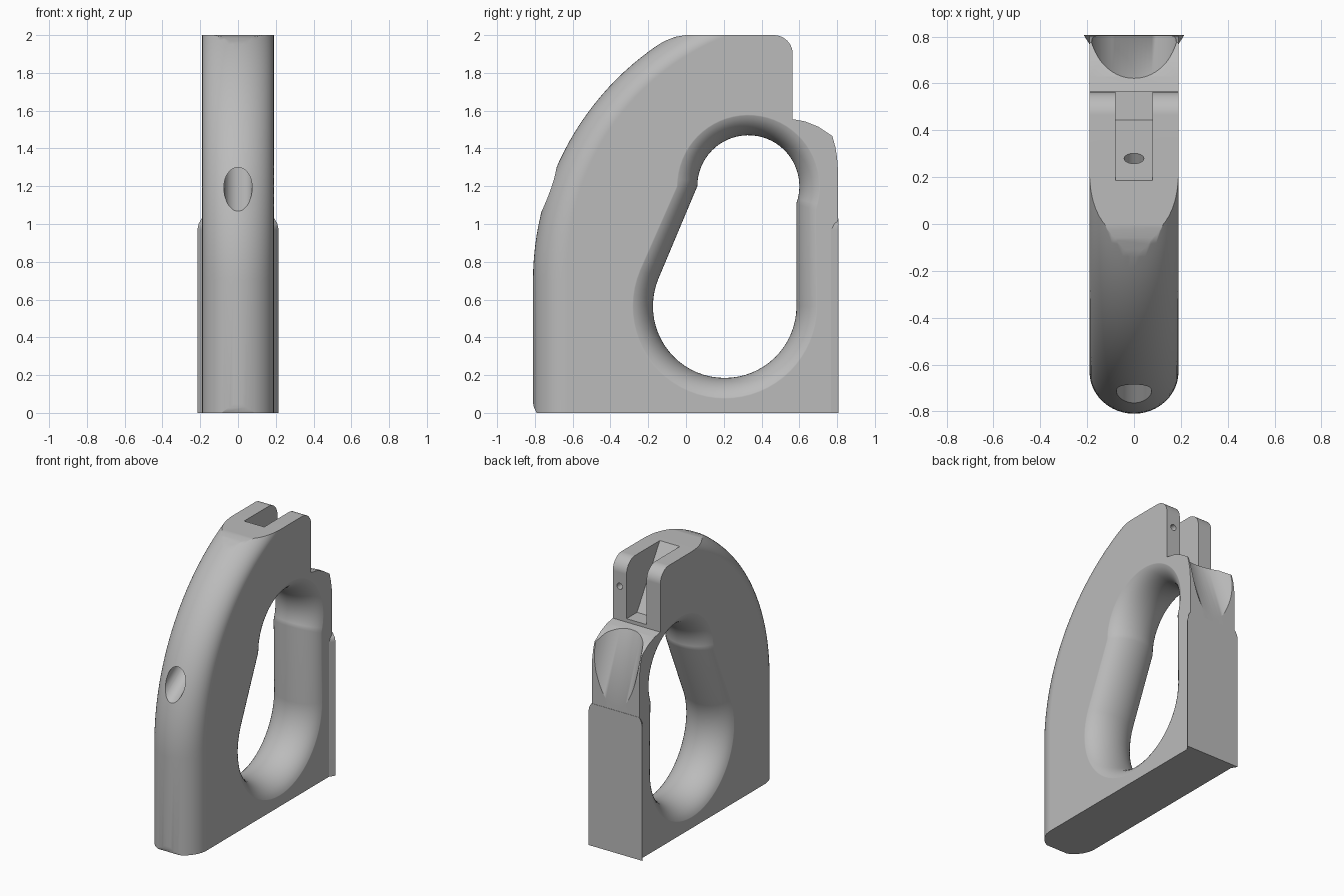
import bpy, bmesh
from math import sin, cos, radians, pi, atan2
from mathutils import Vector, Matrix

cube = bpy.data.objects.get("Cube")
if cube:
    bpy.data.objects.remove(cube, do_unlink=True)

grey = bpy.data.materials.new("light_grey")
grey.use_nodes = True
colour = (0.5, 0.5, 0.5, 1)
grey.diffuse_color = colour
grey.node_tree.nodes["Principled BSDF"].inputs["Base Color"].default_value = colour

HALF = 0.19


def loft(name, rings):
    """Closed solid through matching rings of points."""
    bm = bmesh.new()
    loops = [[bm.verts.new(p) for p in ring] for ring in rings]
    n = len(loops[0])
    for a, b in zip(loops, loops[1:]):
        for i in range(n):
            j = (i + 1) % n
            bm.faces.new((a[i], a[j], b[j], b[i]))
    bm.faces.new(loops[0])
    bm.faces.new(loops[-1])
    bmesh.ops.recalc_face_normals(bm, faces=bm.faces)
    mesh = bpy.data.meshes.new(name)
    bm.to_mesh(mesh)
    bm.free()
    mesh.materials.append(grey)
    ob = bpy.data.objects.new(name, mesh)
    bpy.context.collection.objects.link(ob)
    return ob


def prism(name, outline, half):
    """Side outline (y, z) extruded across x."""
    return loft(name, [[(x, y, z) for y, z in outline] for x in (-half, half)])


def rod(name, start, end, radius, sides=40):
    """Cylinder between two points."""
    start, end = Vector(start), Vector(end)
    turn = (end - start).to_track_quat('Z', 'Y')
    ring = [turn @ Vector((radius * cos(2 * pi * i / sides),
                           radius * sin(2 * pi * i / sides), 0)) for i in range(sides)]
    return loft(name, [[p + end_point for p in ring] for end_point in (start, end)])


def arc(cy, cz, r, a0, a1, n):
    """Points on an arc with their outward directions."""
    out = []
    for i in range(n + 1):
        a = radians(a0 + (a1 - a0) * i / n)
        out.append((cy + r * cos(a), cz + r * sin(a), cos(a), sin(a)))
    return out


def combine(ob, tool, operation):
    mod = ob.modifiers.new(tool.name, 'BOOLEAN')
    mod.object = tool
    mod.operation = operation
    mod.solver = 'EXACT'
    bpy.context.view_layer.objects.active = ob
    bpy.ops.object.modifier_apply(modifier=mod.name)
    bpy.data.objects.remove(tool, do_unlink=True)


# Body with a fully rounded front ridge
STEPS = 24
rings = []
for k in range(STEPS + 1):
    t = -pi / 2 + pi * k / STEPS
    x, inset = HALF * sin(t), 1 - cos(t)
    ring = [(x, -0.81 + 0.18 * inset, -0.1)]
    for y, z, ny, nz in arc(0.698, 0.7, 1.508, 180, 90, 40):
        depth = (0.18 - 0.06 * nz) * inset
        ring.append((x, y - ny * depth, z - nz * depth))
    ring += [(x, 1.0, ring[-1][2]), (x, 1.0, -0.1)]
    rings.append(ring)
body = loft("handle_body", rings)

# Side silhouette: flat top, rounded fork corner, stepped shoulder
corner = [p[:2] for p in arc(0.465, 1.9, 0.1, 90, 0, 10)]
shoulder = [(0.565, 1.555), (0.63, 1.543), (0.70, 1.515), (0.775, 1.465),
            (0.79, 1.41), (0.8, 1.35), (0.805, 1.28), (0.805, 0)]
outline = [(-0.79, 0), (-0.805, 0.03), (-0.815, 0.08), (-0.815, 1.5), (-0.5, 1.9),
           (-0.16, 1.942), (-0.11, 1.97), (-0.06, 1.99), (0, 2.0)] + corner + shoulder
combine(body, prism("silhouette", outline, 0.3), 'INTERSECT')

# Grip opening with flared edges
opening = arc(0.33, 1.2, 0.27, -20, 180, 36) + arc(0.205, 0.565, 0.38, 157, 360, 36)
layers = [(-0.3, 1)]
for k in range(STEPS + 1):
    t = -pi / 2 + pi * k / STEPS
    layers.append((0.195 * sin(t), 1 - cos(t)))
layers.append((0.3, 1))
combine(body, loft("grip_opening", [
    [(x, y + 0.14 * f * ny, z + 0.14 * f * nz) for y, z, ny, nz in opening]
    for x, f in layers]), 'DIFFERENCE')

# Fork slot with a sloped end
slot = [(0.123, 2.1), (0.445, 1.58), (0.9, 1.58), (0.9, 2.1)]
combine(body, prism("fork_slot", slot, 0.08), 'DIFFERENCE')

# Tilted groove in the rear shoulder
along = Vector((0, -0.185, 0.5)).normalized()
out = Vector((0, along.z, -along.y))
base = Vector((0, 0.805, 1.05)) + out * 0.2
combine(body, rod("shoulder_groove", base - along * 0.4, base + along * 0.56, 0.2, 64), 'DIFFERENCE')

# Stepped bore from the fork slot down to the front
top = Vector((0, 0.28, 1.847))
way = Vector((0, -1.01, -0.667)).normalized()
combine(body, rod("narrow_bore", top - way * 0.1, top + way * 0.9, 0.042), 'DIFFERENCE')
combine(body, rod("wide_bore", top + way * 0.7, top + way * 1.5, 0.075), 'DIFFERENCE')

# Small hole in the rear face of one fork arm
combine(body, rod("arm_hole", (0.135, 0.45, 1.8), (0.135, 0.7, 1.8), 0.022, 24), 'DIFFERENCE')

# Flared flange along the lower back
flange = loft("rear_flange", [
    [(-w, 0.807, z), (w, 0.807, z), (w - 0.03, front, z), (0.03 - w, front, z)]
    for w, z, front in ((0.215, 0, 0.76), (0.215, 0.97, 0.76),
                        (0.209, 1.0, 0.77), (0.192, 1.03, 0.79))])

for ob in (body, flange):
    bpy.ops.object.select_all(action='DESELECT')
    ob.select_set(True)
    bpy.context.view_layer.objects.active = ob
    bpy.ops.object.shade_smooth_by_angle(angle=radians(32))
    ob.modifiers.new("even_normals", 'WEIGHTED_NORMAL').keep_sharp = True
